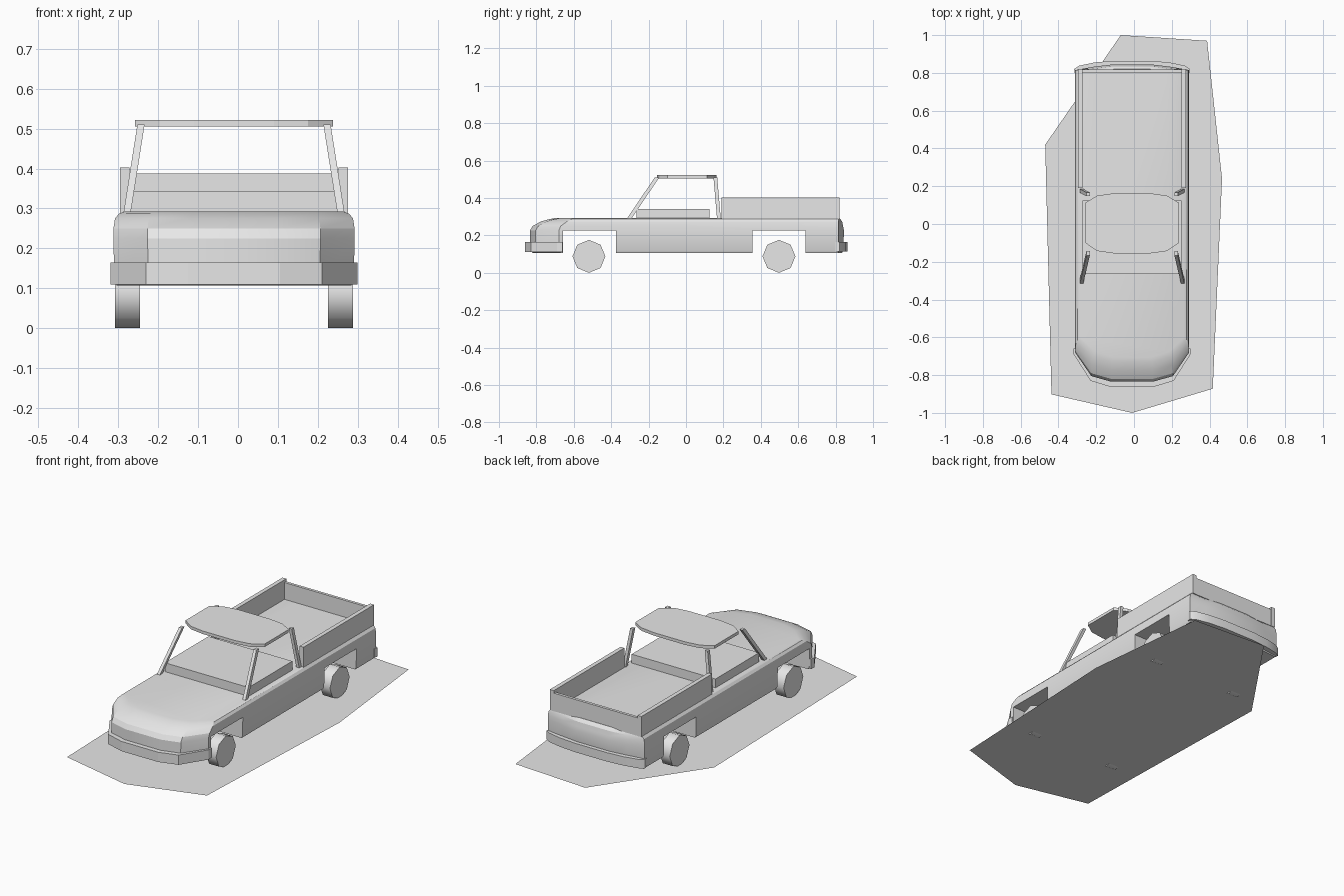
import bpy, bmesh, math
from mathutils import Vector

if "Cube" in bpy.data.objects:
    bpy.data.objects.remove(bpy.data.objects["Cube"])

grey = bpy.data.materials.new("plain_grey")
grey.use_nodes = True
grey.diffuse_color = (0.8, 0.8, 0.8, 1)
grey.node_tree.nodes["Principled BSDF"].inputs["Base Color"].default_value = (0.8, 0.8, 0.8, 1)

CX = -0.01  # centre line of the truck
SIDES = (("right", -1), ("left", 1))


def finish(name, bm, smooth=None):
    bmesh.ops.recalc_face_normals(bm, faces=bm.faces[:])
    mesh = bpy.data.meshes.new(name)
    bm.to_mesh(mesh)
    bm.free()
    mesh.materials.append(grey)
    ob = bpy.data.objects.new(name, mesh)
    bpy.context.collection.objects.link(ob)
    if smooth:
        shade(ob, smooth)
    return ob


def shade(ob, angle):
    bpy.ops.object.select_all(action='DESELECT')
    bpy.context.view_layer.objects.active = ob
    ob.select_set(True)
    bpy.ops.object.shade_smooth_by_angle(angle=math.radians(angle))


def loft(name, rings, smooth=None):
    """Skin a stack of closed rings and cap both ends."""
    bm = bmesh.new()
    loops = [[bm.verts.new(p) for p in ring] for ring in rings]
    n = len(loops[0])
    for a, b in zip(loops, loops[1:]):
        for i in range(n):
            j = (i + 1) % n
            bm.faces.new((a[i], a[j], b[j], b[i]))
    bm.faces.new(loops[0][::-1])
    bm.faces.new(loops[-1])
    return finish(name, bm, smooth)


def mirrored(half, z):
    """Full plan outline from its left half, at height z."""
    return ([(CX + x, y, z) for x, y in half]
            + [(CX - x, y, z) for x, y in reversed(half)])


def box(name, x, y, z):
    ring = [(x[0], y[0]), (x[1], y[0]), (x[1], y[1]), (x[0], y[1])]
    return loft(name, [[(a, b, h) for a, b in ring] for h in z])


# Body: plan outlines stacked upward; the nose rounds back into the hood
def body_plan(z, w, nose, corner, tail):
    s = w / 0.3
    return mirrored([(0.11 * s, nose), (0.215 * s, nose + 0.03), (w, corner),
                     (w, 0.815), (0.2 * s, tail - 0.012), (0.1 * s, tail)], z)


body = loft("body", [
    body_plan(0.107, 0.294, -0.82, -0.67, 0.835),
    body_plan(0.12, 0.300, -0.835, -0.68, 0.84),
    body_plan(0.225, 0.302, -0.835, -0.68, 0.845),
    body_plan(0.25, 0.302, -0.82, -0.67, 0.84),
    body_plan(0.275, 0.298, -0.775, -0.635, 0.835),
    body_plan(0.287, 0.288, -0.73, -0.61, 0.825),
    body_plan(0.292, 0.275, -0.705, -0.60, 0.82)])

# Wheel wells run right across the body
for name, span in (("front", (-0.657, -0.374)), ("rear", (0.355, 0.64))):
    cutter = box(name + "_well_cutter", (-0.6, 0.6), span, (0.0, 0.226))
    cutter.hide_render = True
    mod = body.modifiers.new(name + "_well", 'BOOLEAN')
    mod.operation = 'DIFFERENCE'
    mod.solver = 'EXACT'
    mod.object = cutter
    bpy.context.view_layer.objects.active = body
    bpy.ops.object.modifier_apply(modifier=mod.name)
    bpy.data.objects.remove(cutter)
shade(body, 25)

# Bumpers wrap the nose and tail
front_half = [(0.115, -0.862), (0.22, -0.83), (0.309, -0.69), (0.309, -0.66)]
loft("front_bumper", [mirrored(front_half, z) for z in (0.11, 0.165)])
rear_half = [(0.1, 0.864), (0.2, 0.855), (0.28, 0.838), (0.307, 0.82), (0.304, 0.80)]
loft("rear_bumper", [mirrored(rear_half, z) for z in (0.115, 0.165)], 30)

# Cabin block
box("cabin_block", (CX - 0.262, CX + 0.262), (-0.265, 0.125), (0.285, 0.342))

# Load bed walls
for side, s in SIDES:
    xs = sorted((CX + s * 0.262, CX + s * 0.286))
    box(side + "_bed_wall", xs, (0.19, 0.82), (0.285, 0.402))
box("tailgate", (CX - 0.264, CX + 0.264), (0.803, 0.819), (0.285, 0.387))

# Roof slab
roof_half = [(0.1, -0.155), (0.185, -0.143), (0.248, -0.1),
             (0.248, 0.112), (0.185, 0.15), (0.1, 0.162)]
loft("roof", [mirrored(roof_half, z) for z in (0.505, 0.522)])


# Leaning roof pillars
def pillar(name, s, low, high, depth):
    rings = []
    for x, y, z in (low, high):
        rings.append([(CX + s * (x + dx), y + dy, z) for dx, dy in
                      ((-0.009, -depth), (0.009, -depth), (0.009, depth), (-0.009, depth))])
    loft(name, rings)


for side, s in SIDES:
    pillar(side + "_front_pillar", s, (0.268, -0.305, 0.288), (0.233, -0.155, 0.51), 0.012)
    pillar(side + "_rear_pillar", s, (0.268, 0.176, 0.288), (0.233, 0.157, 0.51), 0.01)

# Eight-sided wheels
for end, y in (("front", -0.519), ("rear", 0.497)):
    for side, s in SIDES:
        rings = []
        for x in (0.236, 0.298):
            rings.append([(CX + s * x, y + 0.088 * math.sin(k * math.pi / 4),
                           0.088 + 0.088 * math.cos(k * math.pi / 4)) for k in range(8)])
        loft(f"{end}_{side}_wheel", rings, 50)

# Flat ground sheet
bm = bmesh.new()
outline = [(-0.07, 1.0), (-0.47, 0.42), (-0.437, -0.902), (-0.01, -1.0),
           (0.417, -0.872), (0.466, 0.24), (0.387, 0.97)]
bm.faces.new([bm.verts.new((x, y, 0.008)) for x, y in outline])
sheet = finish("ground_sheet", bm)
if sheet.data.polygons[0].normal.z < 0:
    sheet.data.flip_normals()
